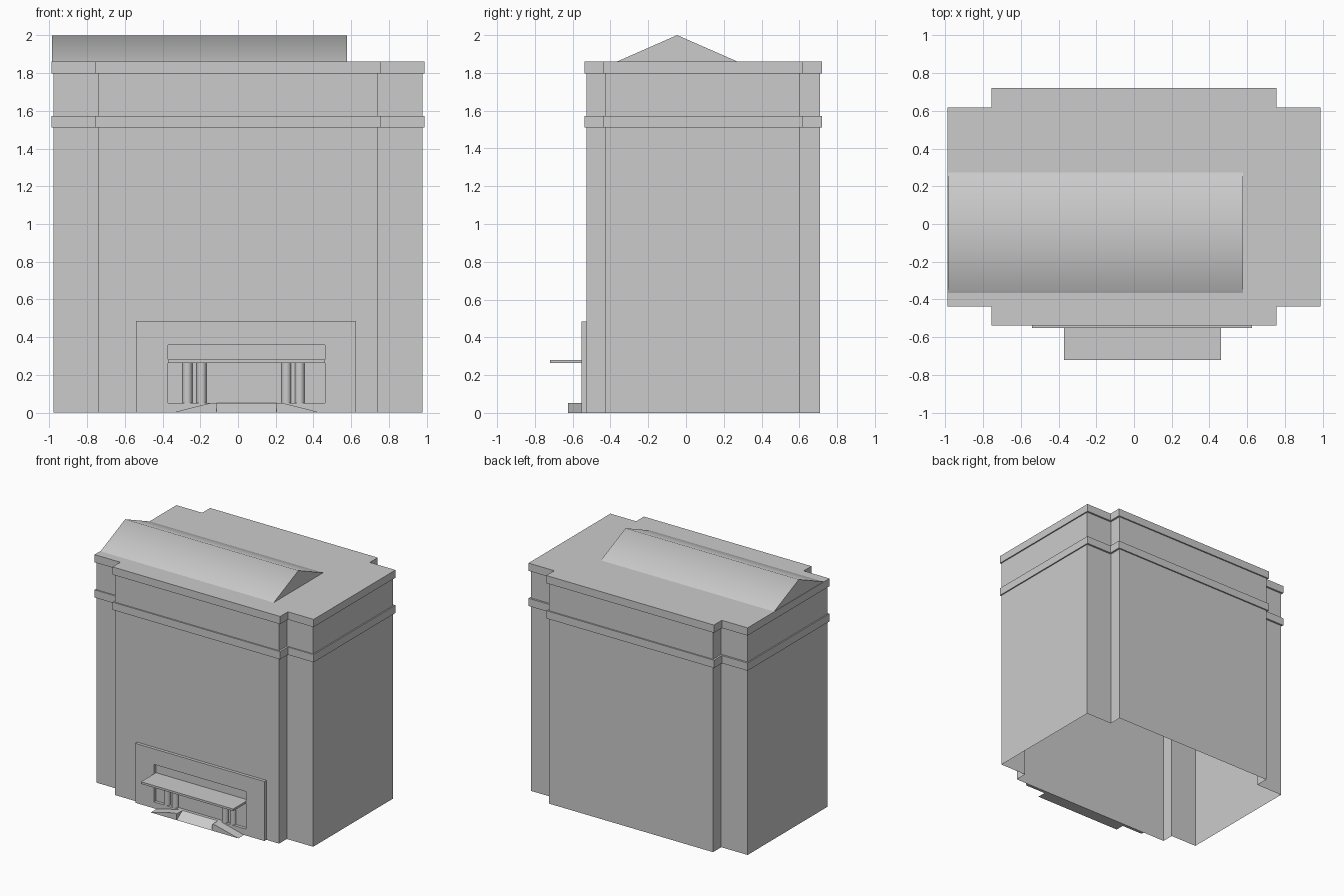
import bpy, bmesh, math

if "Cube" in bpy.data.objects:
    bpy.data.objects.remove(bpy.data.objects["Cube"])


def finish(name, bm, fix_normals=True):
    if fix_normals:
        bmesh.ops.recalc_face_normals(bm, faces=bm.faces)
    mesh = bpy.data.meshes.new(name)
    bm.to_mesh(mesh)
    bm.free()
    obj = bpy.data.objects.new(name, mesh)
    bpy.context.collection.objects.link(obj)
    return obj


def prism(name, profile, direction, caps=True):
    """Extrude a planar list of 3D points along a direction."""
    bm = bmesh.new()
    a = [bm.verts.new(p) for p in profile]
    b = [bm.verts.new([p[i] + direction[i] for i in range(3)]) for p in profile]
    n = len(a)
    for i in range(n):
        j = (i + 1) % n
        bm.faces.new((a[i], a[j], b[j], b[i]))
    if caps:
        bm.faces.new(a)
        bm.faces.new(b)
    return finish(name, bm)


def box(name, x0, x1, y0, y1, z0, z1):
    return prism(name, [(x0, y0, z0), (x1, y0, z0), (x1, y1, z0), (x0, y1, z0)],
                 (0, 0, z1 - z0))


def cross_outline(xo, xi, yf, yfi, ybi, yb):
    """Stepped-corner footprint, counter-clockwise."""
    right = [(xi, yf), (xi, yfi), (xo, yfi), (xo, ybi), (xi, ybi), (xi, yb)]
    return right + [(-x, y) for x, y in reversed(right)]


# Building shell: open at the bottom, two projecting bands, flat roof
wall = cross_outline(0.978, 0.74, -0.527, -0.428, 0.603, 0.709)
band = cross_outline(0.988, 0.756, -0.537, -0.437, 0.618, 0.72)
levels = [(wall, 0), (wall, 1.51), (band, 1.51), (band, 1.573),
          (wall, 1.573), (wall, 1.797), (band, 1.797), (band, 1.86)]
bm = bmesh.new()
rings = [[bm.verts.new((x, y, z)) for x, y in outline] for outline, z in levels]
for lo, hi in zip(rings, rings[1:]):
    for i in range(len(lo)):
        j = (i + 1) % len(lo)
        bm.faces.new((lo[i], lo[j], hi[j], hi[i]))
bm.faces.new(rings[-1])
finish("building_shell", bm, False)

# Gabled roof ridge with softly shaded slopes and flat ends
gable = prism("roof_gable", [(-0.985, -0.365, 1.86), (-0.985, 0.272, 1.86),
                             (-0.985, -0.047, 2.0)], (1.563, 0, 0))
for f in gable.data.polygons:
    f.use_smooth = abs(f.normal.y) > 0.1

# Entrance surround: a raised panel with a window-like opening
YF, YW = -0.552, -0.527
DX0, DX1 = -0.371, 0.46
bm = bmesh.new()
outer = [(-0.54, 0), (0.625, 0), (0.625, 0.485), (-0.54, 0.485)]
inner = [(DX0, 0.052), (DX1, 0.052), (DX1, 0.358), (DX0, 0.358)]
vo, vi = [[bm.verts.new((x, YW, z)) for x, z in loop] for loop in (outer, inner)]
for i in range(4):
    j = (i + 1) % 4
    bm.faces.new((vo[i], vo[j], vi[j], vi[i]))
front = bmesh.ops.extrude_face_region(bm, geom=bm.faces[:])
moved = [v for v in front["geom"] if isinstance(v, bmesh.types.BMVert)]
bmesh.ops.translate(bm, verts=moved, vec=(0, YF - YW, 0))
finish("entrance_surround", bm)

# Canopy slab
box("entrance_canopy", DX0, DX1, -0.72, YW, 0.264, 0.281)

# Paired half-round columns
R = 0.026
for k, cx in enumerate((-0.268, -0.193, 0.256, 0.327)):
    arc = [(cx + R * math.cos(math.pi + math.pi * i / 10),
            YW + R * math.sin(math.pi + math.pi * i / 10), 0.052) for i in range(11)]
    col = prism("entrance_column_%d" % (k + 1), arc, (0, 0, 0.212))
    for f in col.data.polygons:
        f.use_smooth = abs(f.normal.z) < 0.5 and f.normal.y < -0.05

# Central ramp and its sloped flanks
YS = -0.625
prism("entrance_ramp", [(-0.115, YS, 0), (-0.115, YF, 0), (-0.115, YF, 0.052)],
      (0.32, 0, 0))
for side, s in (("left", -1), ("right", 1)):
    pts = [(0.16, 0), (0.395, 0), (0.19, 0.052), (0.16, 0.052)]
    prism("ramp_flank_" + side, [(0.045 + s * x, YS, z) for x, z in pts],
          (0, YF - YS, 0))
